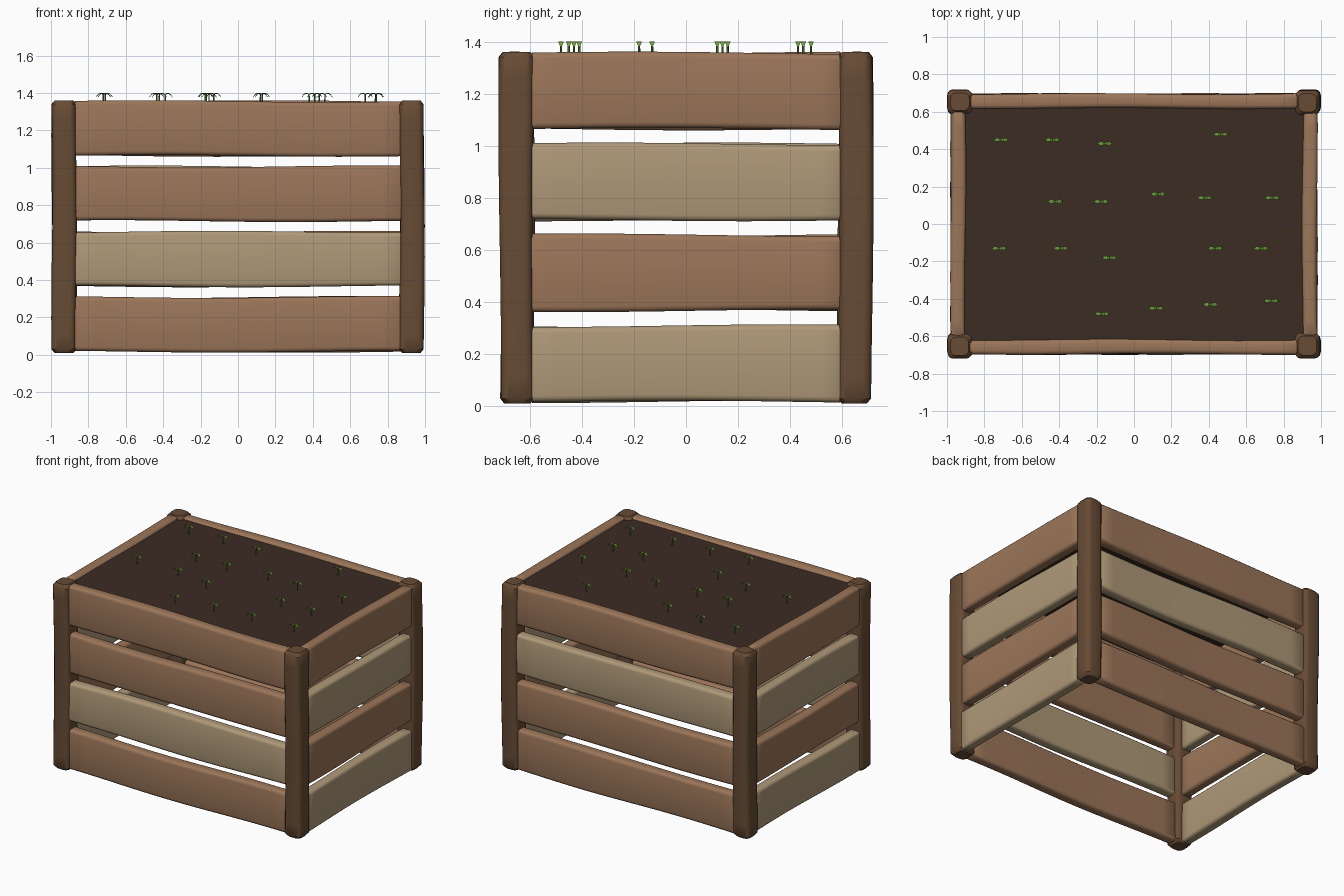
import bpy, bmesh, math, random
from mathutils import Vector

cube = bpy.data.objects.get("Cube")
if cube:
    bpy.data.objects.remove(cube, do_unlink=True)
random.seed(4)


def material(name, color):
    m = bpy.data.materials.new(name)
    m.use_nodes = True
    m.diffuse_color = (*color, 1)
    m.node_tree.nodes["Principled BSDF"].inputs["Base Color"].default_value = (*color, 1)
    return m


BROWN = material("brown wood", (0.33, 0.18, 0.10))
PALE = material("pale wood", (0.43, 0.32, 0.19))
DARK = material("dark wood", (0.135, 0.07, 0.035))
SOIL = material("soil", (0.045, 0.025, 0.017))
LEAF = material("leaf green", (0.17, 0.37, 0.05))
STEM = material("stem green", (0.10, 0.22, 0.04))


def finish(bm, name, mat, smooth=True):
    bmesh.ops.recalc_face_normals(bm, faces=bm.faces)
    mesh = bpy.data.meshes.new(name)
    bm.to_mesh(mesh)
    bm.free()
    mesh.materials.append(mat)
    ob = bpy.data.objects.new(name, mesh)
    bpy.context.collection.objects.link(ob)
    if smooth:
        bpy.ops.object.select_all(action="DESELECT")
        ob.select_set(True)
        bpy.context.view_layer.objects.active = ob
        bpy.ops.object.shade_smooth_by_angle(angle=math.radians(40))
    return ob


def rounded_rect(w, h, r, steps=3):
    """Outline points of a rectangle with rounded corners."""
    points = []
    for k, (sx, sy) in enumerate(((1, 1), (-1, 1), (-1, -1), (1, -1))):
        for i in range(steps + 1):
            a = math.pi / 2 * (k + i / steps)
            points.append((sx * (w / 2 - r) + r * math.cos(a),
                           sy * (h / 2 - r) + r * math.sin(a)))
    return points


def timber(name, mat, centre, along, across, up, size, r, wobble):
    """Hand-hewn beam: rounded section lofted along its length with gentle waves."""
    length, thick, height = size
    along, across, up = Vector(along), Vector(across), Vector(up)
    phase = [random.uniform(0, math.tau) for _ in range(4)]
    n = 16
    stations = [(-length / 2, 1)] + [
        ((i / n - 0.5) * (length - 0.04), 0) for i in range(n + 1)] + [(length / 2, 1)]
    bm = bmesh.new()
    rings = []
    for s, end in stations:
        inset = 0.016 * end
        ring = []
        for u, v in rounded_rect(thick - 2 * inset, height - 2 * inset, r):
            top, out = (0, 1) if v > 0 else (2, 3)
            v += wobble * math.sin(s * 3.3 + phase[top])
            u += wobble * 0.7 * math.sin(s * 4.6 + phase[1] + (0.8 if u > 0 else 0))
            ring.append(bm.verts.new(Vector(centre) + along * s + across * u + up * v))
        rings.append(ring)
    for a, b in zip(rings, rings[1:]):
        for i in range(len(a)):
            j = (i + 1) % len(a)
            bm.faces.new((a[i], a[j], b[j], b[i]))
    bm.faces.new(rings[0])
    bm.faces.new(rings[-1])
    return finish(bm, name, mat)


X, Y, Z = (1, 0, 0), (0, 1, 0), (0, 0, 1)

# Corner posts
for px, side in ((-1, "right"), (1, "left")):
    for py, end in ((-1, "front"), (1, "back")):
        timber(f"{end}_{side}_post", DARK, (px * 0.93, py * 0.65, 0.685),
               Z, X, Y, (1.35, 0.13, 0.13), 0.03, 0.005)

# Slatted walls, rows counted from the bottom; each wall lists its pale rows
walls = {
    "front": ((0, -0.657), X, Y, 1.78, (1,)),
    "back": ((0, 0.657), X, Y, 1.78, (2,)),
    "left": ((0.94, 0), Y, X, 1.22, (0, 2)),
    "right": ((-0.94, 0), Y, X, 1.22, (0, 2)),
}
for wall, ((cx, cy), along, across, length, pale) in walls.items():
    for row in range(4):
        timber(f"{wall}_plank_{row + 1}", PALE if row in pale else BROWN,
               (cx, cy, 0.163 + row * 0.349), along, across, Z,
               (length, 0.078, 0.292), 0.022, 0.005)

# Soil bed
bm = bmesh.new()
bmesh.ops.create_cube(bm, size=1)
bmesh.ops.scale(bm, vec=(1.81, 1.25, 0.03), verts=bm.verts)
bmesh.ops.translate(bm, vec=(0, 0, 1.325), verts=bm.verts)
finish(bm, "soil_bed", SOIL, smooth=False)

GROUND, TIP = 1.335, 1.395


def sprout(name, x, y):
    # Thin tapered stem
    bm = bmesh.new()
    bmesh.ops.create_cone(bm, segments=6, radius1=0.005, radius2=0.004, depth=TIP - GROUND)
    bmesh.ops.translate(bm, vec=(x, y, (TIP + GROUND) / 2), verts=bm.verts)
    finish(bm, name + "_stem", STEM)
    # Pair of drooping leaves
    bm = bmesh.new()
    for side in (-1, 1):
        rows = []
        for reach, half, drop in ((0, 0.004, 0), (0.012, 0.010, -0.006),
                                  (0.026, 0.010, -0.002), (0.039, 0.003, 0.014)):
            rows.append([bm.verts.new((x + side * reach, y + k * half,
                                       TIP - drop - dz))
                         for k, dz in ((-1, 0), (1, 0), (0, 0.005))])
        for a, b in zip(rows, rows[1:]):
            for i in range(3):
                j = (i + 1) % 3
                bm.faces.new((a[i], a[j], b[j], b[i]))
        bm.faces.new(rows[0])
        bm.faces.new(rows[-1])
    finish(bm, name + "_leaves", LEAF)


# Seedlings in loose rows
beds = {
    0.45: (-0.71, -0.435, -0.155, 0.465),
    0.14: (-0.42, -0.175, 0.13, 0.38, 0.74),
    -0.13: (-0.72, -0.39, -0.13, 0.435, 0.68),
    -0.45: (-0.17, 0.12, 0.41, 0.735),
}
shift = {(0, 2): -0.02, (0, 3): 0.03, (1, 0): -0.02, (1, 1): -0.02, (1, 2): 0.02,
         (2, 2): -0.05, (3, 0): -0.03, (3, 2): 0.02, (3, 3): 0.04}
for r, (y, row) in enumerate(beds.items()):
    for c, x in enumerate(row):
        sprout(f"sprout_{r + 1}_{c + 1}", x, y + shift.get((r, c), 0))
